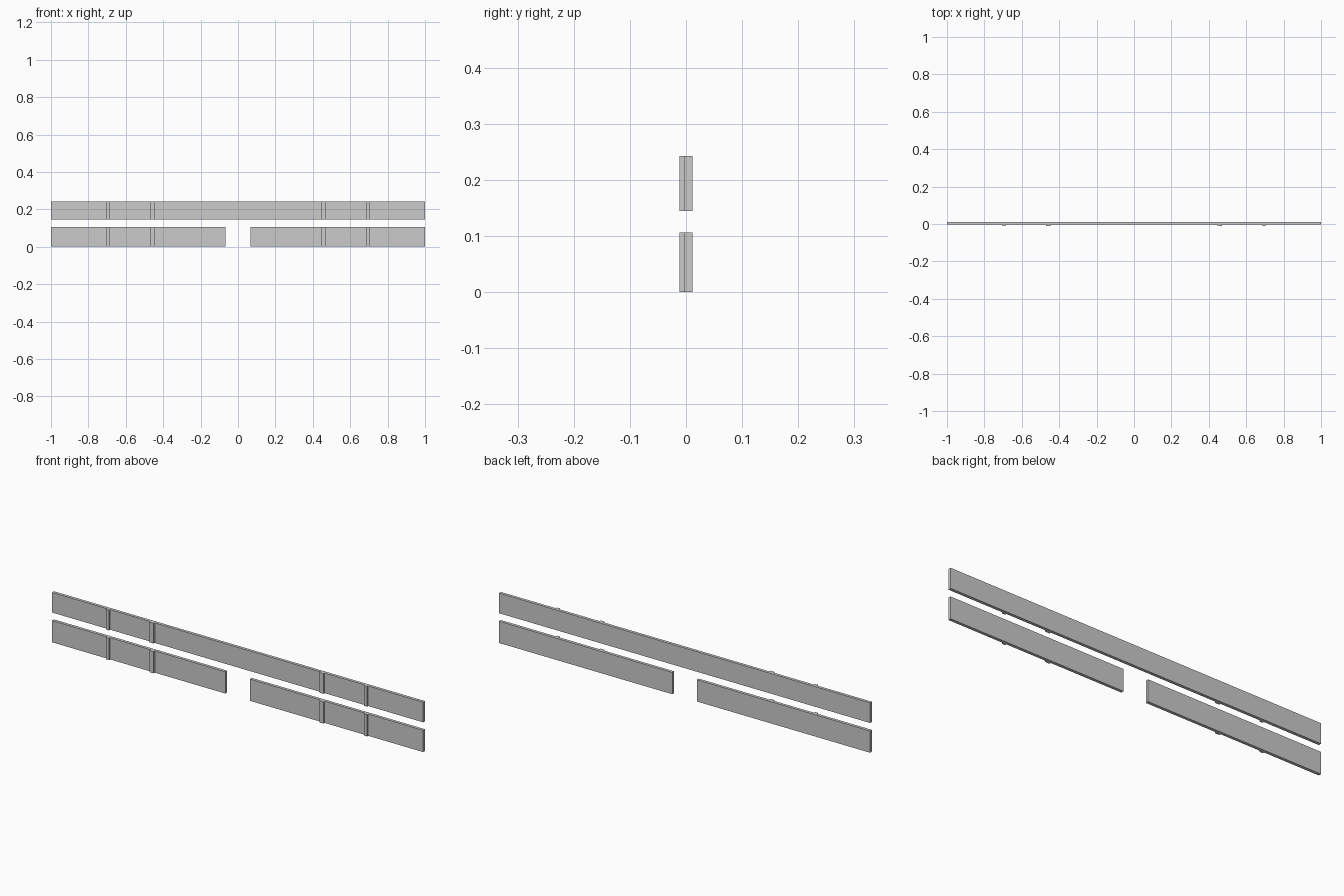
import bpy

if "Cube" in bpy.data.objects:
    bpy.data.objects.remove(bpy.data.objects["Cube"])

Y_FRONT, Y_FACE, Y_BACK = -0.0115, -0.003, 0.0115
LOWER, UPPER = (0.0, 0.106), (0.145, 0.243)


def box(name, x, y, z):
    """Box from (min, max) ranges on each axis."""
    bpy.ops.mesh.primitive_cube_add(
        size=1, location=[(a + b) / 2 for a, b in (x, y, z)])
    ob = bpy.context.object
    ob.name = name
    ob.scale = [b - a for a, b in (x, y, z)]
    bpy.ops.object.transform_apply(location=False, rotation=False, scale=True)
    return ob


# Boards: one full-length above, two short ones with a central gap below
box("upper_board", (-1, 1), (Y_FACE, Y_BACK), UPPER)
box("lower_board_left", (-1, -0.066), (Y_FACE, Y_BACK), LOWER)
box("lower_board_right", (0.066, 1), (Y_FACE, Y_BACK), LOWER)

# Vertical battens on the front face, mirrored left and right
for row, z in (("lower", LOWER), ("upper", UPPER)):
    for kind, centre, width in (("inner", 0.458, 0.023), ("outer", 0.695, 0.017)):
        for side, s in (("left", -1), ("right", 1)):
            c = s * centre
            box(f"{row}_{kind}_batten_{side}",
                (c - width / 2, c + width / 2), (Y_FRONT, Y_FACE), z)
